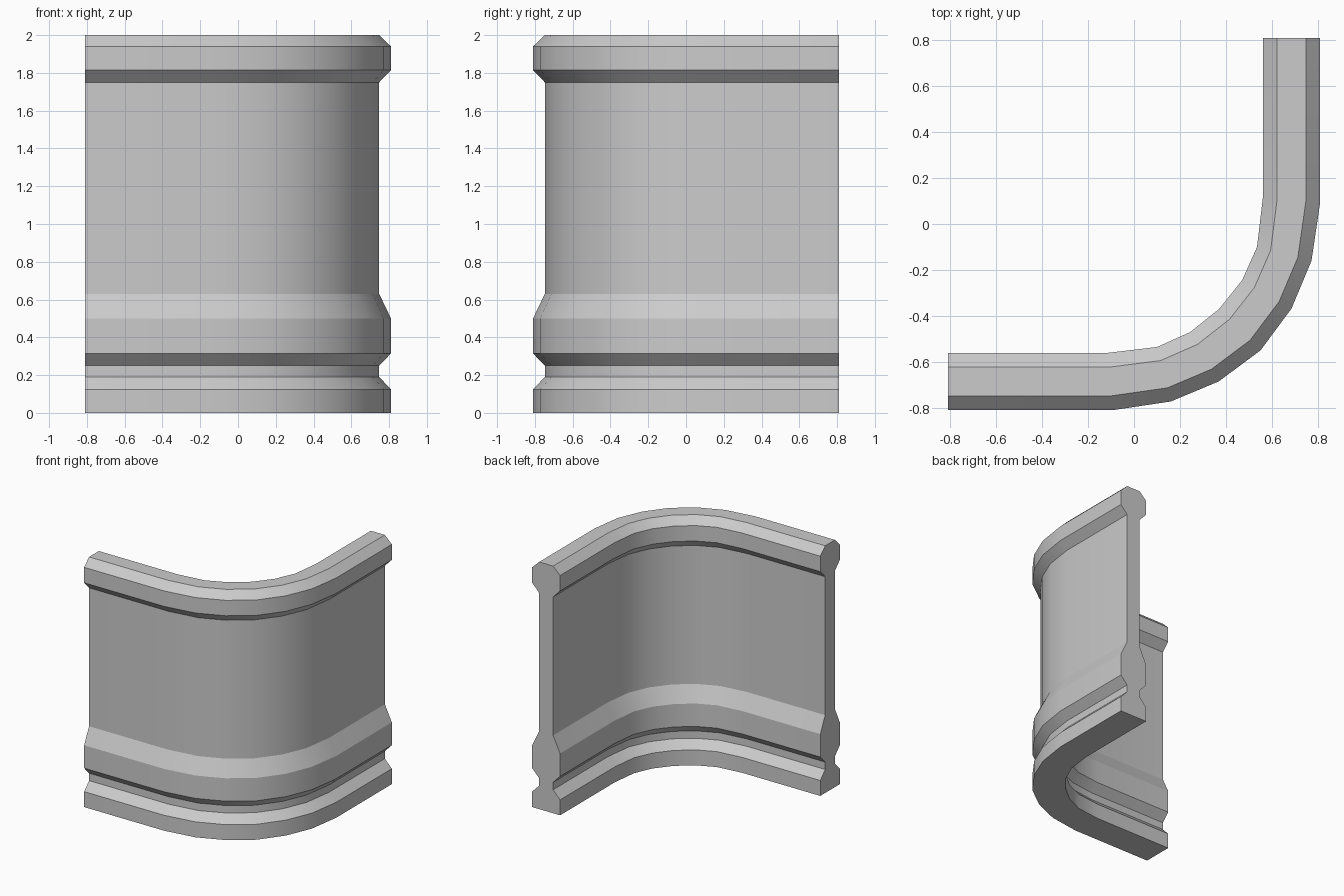
import bpy, bmesh, math
from mathutils import Vector

if "Cube" in bpy.data.objects:
    bpy.data.objects.remove(bpy.data.objects["Cube"])

# Half of the curved plan, outer and inner edge; other half is mirrored across y = -x
outer = [(-0.81, -0.81), (-0.095, -0.81), (0.16, -0.772), (0.368, -0.685), (0.55, -0.55)]
inner = [(-0.81, -0.56), (-0.11, -0.56), (0.1, -0.535), (0.245, -0.47), (0.37, -0.37)]

def full(pts):
    return [Vector(p) for p in pts] + [Vector((-y, -x)) for x, y in reversed(pts[:-1])]

# Moulding profile: (inset as fraction of wall thickness, height)
side = [(0, 0), (0, 0.125), (0.25, 0.19), (0.25, 0.25), (0, 0.315), (0, 0.5),
        (0.25, 0.63), (0.25, 1.75), (0, 1.815), (0, 1.94), (0.25, 2.0)]
profile = side + [(1 - t, z) for t, z in reversed(side)]

# Sweep the profile along the plan
bm = bmesh.new()
rings = []
for o, i in zip(full(outer), full(inner)):
    ring = []
    for t, z in profile:
        p = o.lerp(i, t)
        ring.append(bm.verts.new((p.x, p.y, z)))
    rings.append(ring)
n = len(profile)
for a, b in zip(rings, rings[1:]):
    for k in range(n):
        m = (k + 1) % n
        bm.faces.new((a[k], b[k], b[m], a[m]))

# End caps
bm.faces.new(rings[0])
bm.faces.new(rings[-1][::-1])
bmesh.ops.recalc_face_normals(bm, faces=bm.faces)

mesh = bpy.data.meshes.new("curved_wall")
bm.to_mesh(mesh)
bm.free()
wall = bpy.data.objects.new("curved_wall", mesh)
bpy.context.collection.objects.link(wall)

# Smooth around the bend, crisp moulding edges
bpy.context.view_layer.objects.active = wall
wall.select_set(True)
bpy.ops.object.shade_smooth_by_angle(angle=math.radians(20))
